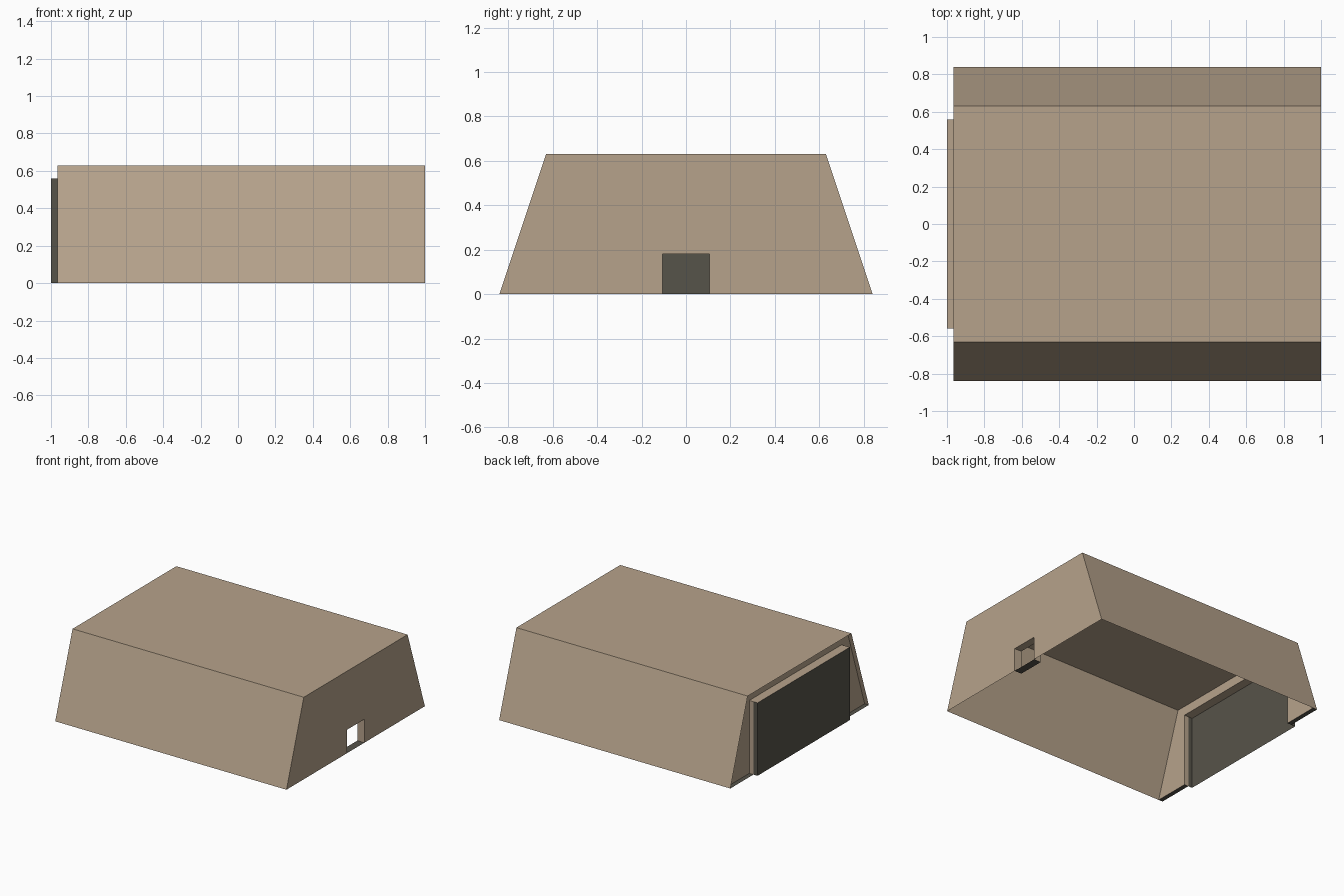
import bpy

if "Cube" in bpy.data.objects:
    bpy.data.objects.remove(bpy.data.objects["Cube"])

X0, X1 = -0.965, 1.0          # shell ends
XW = -0.93                    # recessed gate wall
XP = -1.0                     # outer face of gate
YB, YT, H = 0.84, 0.63, 0.63  # base half width, top half width, height
GY, GZ = 0.56, 0.56           # gate half width, height
DY, DZ, DX = 0.105, 0.18, 0.94  # small doorway half width, height, inner end


def material(name, rgb):
    m = bpy.data.materials.new(name)
    m.diffuse_color = (*rgb, 1)
    m.use_nodes = True
    m.node_tree.nodes["Principled BSDF"].inputs["Base Color"].default_value = m.diffuse_color
    return m


tan = material("tan_wall", (0.47, 0.365, 0.26))
dark = material("dark_olive", (0.094, 0.087, 0.068))


def sheet(name, faces, mat):
    """Object made of separate flat polygons."""
    verts, polys = [], []
    for f in faces:
        polys.append(range(len(verts), len(verts) + len(f)))
        verts += f
    me = bpy.data.meshes.new(name)
    me.from_pydata(verts, [], [list(p) for p in polys])
    me.materials.append(mat)
    ob = bpy.data.objects.new(name, me)
    bpy.context.collection.objects.link(ob)
    return ob


def end_wall(name, x, hy, hz, s):
    """Trapezoid wall with an opening that reaches the ground."""
    pts = [(-YB, 0), (-hy, 0), (-hy, hz), (hy, hz), (hy, 0), (YB, 0), (YT, H), (-YT, H)]
    left = [pts[i] for i in (0, 1, 2, 7)]
    top = [pts[i] for i in (2, 3, 6, 7)]
    right = [pts[i] for i in (4, 5, 6, 3)]
    return sheet(name, [[(x, y, z) for y, z in p[::s]] for p in (left, top, right)], tan)


def side(xa, xb, y, h):
    return [(xa, y, 0), (xb, y, 0), (xb, y, h), (xa, y, h)]


def flat(xa, xb, ya, yb, z):
    return [(xa, ya, z), (xb, ya, z), (xb, yb, z), (xa, yb, z)]


# Roof and sloping long walls
sheet("roof", [flat(X0, X1, -YT, YT, H)], tan)
sheet("long_walls", [
    [(X0, -YB, 0), (X1, -YB, 0), (X1, -YT, H), (X0, -YT, H)],
    [(X1, YB, 0), (X0, YB, 0), (X0, YT, H), (X1, YT, H)]], tan)

# End walls
end_wall("doorway_wall", X1, DY, DZ, 1)
end_wall("gate_wall", XW, GY, GZ, -1)

# Small doorway passage and its sill
sheet("doorway_reveal", [side(DX, X1, -DY, DZ)[::-1], side(DX, X1, DY, DZ),
                         flat(DX, X1, -DY, DY, DZ)[::-1]], tan)
sheet("doorway_sill", [flat(DX, X1, -DY, DY, 0)], dark)

# Large gate: tan surround and cap, dark panel and cheeks
sheet("gate_reveal", [side(X0, XW, -GY, GZ), side(X0, XW, GY, GZ)[::-1],
                      flat(XP, XW, -GY, GY, GZ)], tan)
sheet("gate_panel", [
    [(XP, GY, 0), (XP, -GY, 0), (XP, -GY, GZ), (XP, GY, GZ)],
    side(XP, X0, -GY, GZ), side(XP, X0, GY, GZ)[::-1]], dark)

# Dark ground strips in the recess beside the gate
sheet("recess_floor", [flat(X0, XW, -YB, -GY, 0), flat(X0, XW, GY, YB, 0)], dark)
